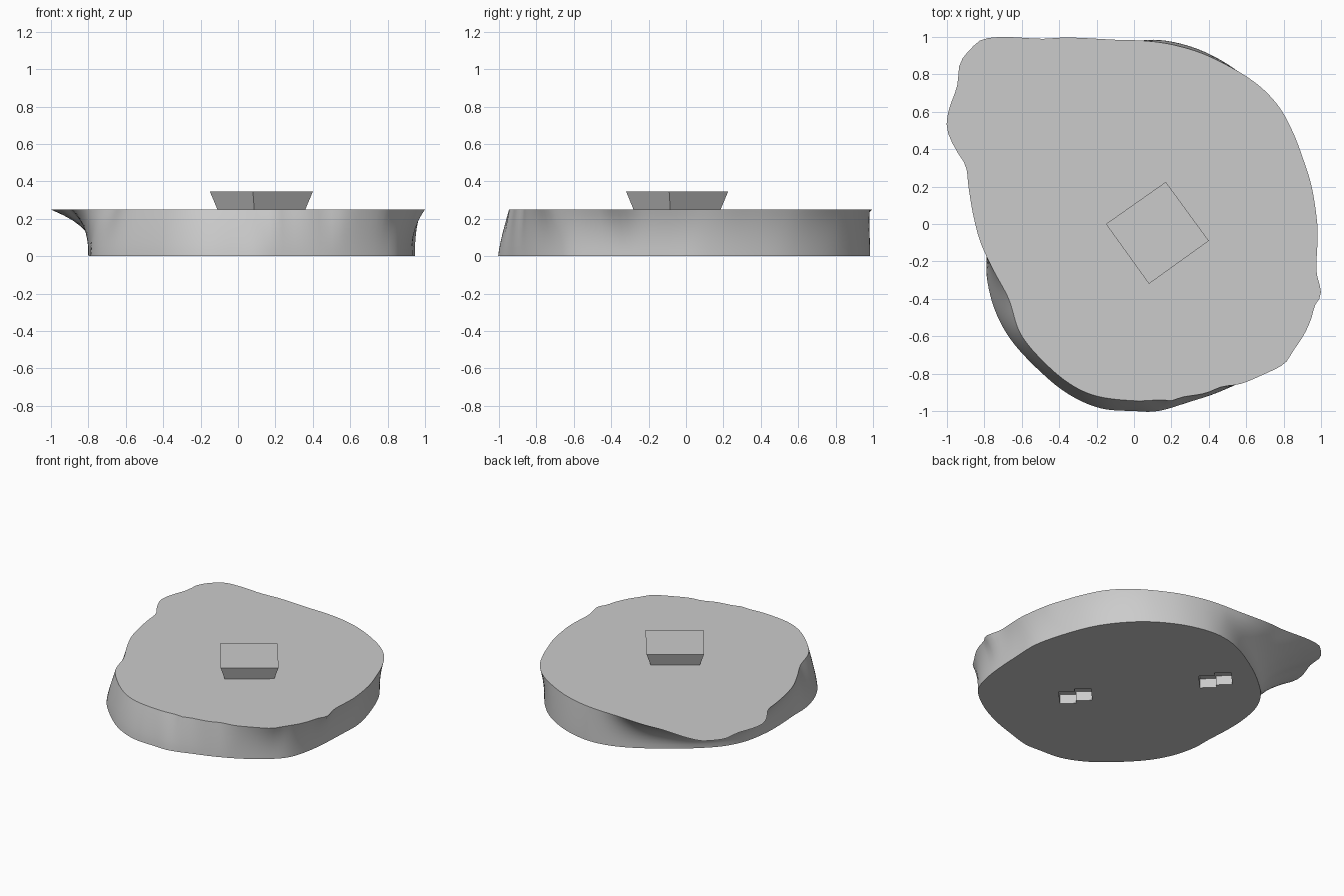
import bpy, bmesh, math
from mathutils import Vector, Matrix

if "Cube" in bpy.data.objects:
    bpy.data.objects.remove(bpy.data.objects["Cube"])

H = 0.25          # slab thickness
N = 180           # points around the slab

grey = bpy.data.materials.new("stone grey")
grey.diffuse_color = (0.6, 0.6, 0.6, 1)
grey.use_nodes = True
grey.node_tree.nodes["Principled BSDF"].inputs["Base Color"].default_value = grey.diffuse_color

# Outlines, counter-clockwise
TOP = [(.98, 0), (.95, .2), (.9, .36), (.85, .49), (.78, .62), (.68, .73), (.55, .82), (.37, .91),
       (.2, .96), (.05, .98), (-.1, .985), (-.35, .997), (-.5, .99), (-.68, 1), (-.8, .99),
       (-.86, .95), (-.93, .86), (-.945, .74), (-.99, .61), (-1, .51), (-.96, .41), (-.9, .31),
       (-.885, .2), (-.86, .05), (-.82, -.1), (-.75, -.25), (-.67, -.4), (-.61, -.58), (-.5, -.72),
       (-.35, -.85), (-.2, -.92), (0, -.945), (.14, -.94), (.2, -.945), (.26, -.925), (.38, -.905),
       (.47, -.87), (.57, -.855), (.68, -.81), (.8, -.75), (.85, -.68), (.91, -.59), (.95, -.5),
       (.965, -.44), (1, -.37), (.975, -.25), (.98, -.12)]
BASE = [(.94, -.1), (.94, .1), (.87, .36), (.77, .58), (.6, .78), (.4, .91), (.2, .975), (.03, .98),
        (-.15, .925), (-.38, .79), (-.55, .66), (-.68, .53), (-.76, .38), (-.795, .2), (-.8, .04),
        (-.79, -.15), (-.785, -.3), (-.74, -.47), (-.65, -.63), (-.5, -.79), (-.35, -.91),
        (-.18, -.985), (0, -1), (.13, -1), (.3, -.95), (.45, -.9), (.62, -.82), (.78, -.71),
        (.87, -.6), (.92, -.4)]


def radii(points):
    """Smooth a closed outline and sample its radius at N even angles."""
    pts = [Vector(p) for p in points]
    n, polar = len(pts), []
    for i in range(n):
        a, b, c, d = (pts[(i + k) % n] for k in (-1, 0, 1, 2))
        for s in range(8):
            t = s / 8
            p = (2 * b + (c - a) * t + (2 * a - 5 * b + 4 * c - d) * t * t
                 + (3 * b - a - 3 * c + d) * t ** 3) / 2
            polar.append((math.atan2(p.y, p.x) % math.tau, p.length))
    polar.sort()
    polar = [(polar[-1][0] - math.tau, polar[-1][1])] + polar + [(polar[0][0] + math.tau, polar[0][1])]
    out, j = [], 0
    for i in range(N):
        ang = math.tau * i / N
        while polar[j + 1][0] < ang:
            j += 1
        (a0, r0), (a1, r1) = polar[j], polar[j + 1]
        out.append(r0 + (r1 - r0) * (ang - a0) / max(a1 - a0, 1e-9))
    return out


def finish(bm, name):
    bmesh.ops.recalc_face_normals(bm, faces=bm.faces)
    me = bpy.data.meshes.new(name)
    bm.to_mesh(me)
    bm.free()
    me.materials.append(grey)
    ob = bpy.data.objects.new(name, me)
    bpy.context.collection.objects.link(ob)
    return ob


def loft(rings, name):
    """Skin a stack of equal rings and cap both ends."""
    bm = bmesh.new()
    rows = [[bm.verts.new(p) for p in r] for r in rings]
    n = len(rows[0])
    for lo, hi in zip(rows, rows[1:]):
        for i in range(n):
            bm.faces.new((lo[i], lo[(i + 1) % n], hi[(i + 1) % n], hi[i]))
    bm.faces.new(rows[0][::-1])
    bm.faces.new(rows[-1])
    return finish(bm, name)


# Slab: overhanging sides curve outward near the top, the others lean in evenly
base_r, top_r = radii(BASE), radii(TOP)
rings = []
for k in range(9):
    f = k / 8
    ring = []
    for i, (b, t) in enumerate(zip(base_r, top_r)):
        r = b + (t - b) * (f ** 2.4 if t > b else f ** 1.3)
        a = math.tau * i / N
        ring.append((r * math.cos(a), r * math.sin(a), H * f))
    rings.append(ring)
slab = loft(rings, "slab")

# Two stepped sockets in the underside
bm = bmesh.new()
for x, y in ((.285, -.28), (-.307, .497)):
    spot = Matrix.Translation((x, y, 0)) @ Matrix.Rotation(math.radians(137), 4, 'Z')
    for dx, dy in ((-.055, -.015), (.055, .02)):
        m = spot @ Matrix.Translation((dx, -dy, 0)) @ Matrix.Diagonal((.112, .16, .14, 1))
        bmesh.ops.create_cube(bm, size=1, matrix=m)
cutter = finish(bm, "socket_cutter")
cutter.hide_render = True
mod = slab.modifiers.new("sockets", 'BOOLEAN')
mod.operation, mod.solver, mod.use_self, mod.object = 'DIFFERENCE', 'EXACT', True, cutter
bpy.context.view_layer.objects.active = slab
slab.select_set(True)
bpy.ops.object.modifier_apply(modifier=mod.name)
bpy.data.objects.remove(cutter)
bpy.ops.object.shade_smooth_by_angle(angle=math.radians(35))

# Flared square block on top
centre = Vector((.125, -.05, 0))
corners = [Vector(c) for c in ((-.15, 0, 0), (.08, -.32, 0), (.4, -.09, 0), (.17, .225, 0))]
loft([[centre + (c - centre) * s + Vector((0, 0, z)) for c in corners]
      for s, z in ((.855, H), (1, .345))], "block")
